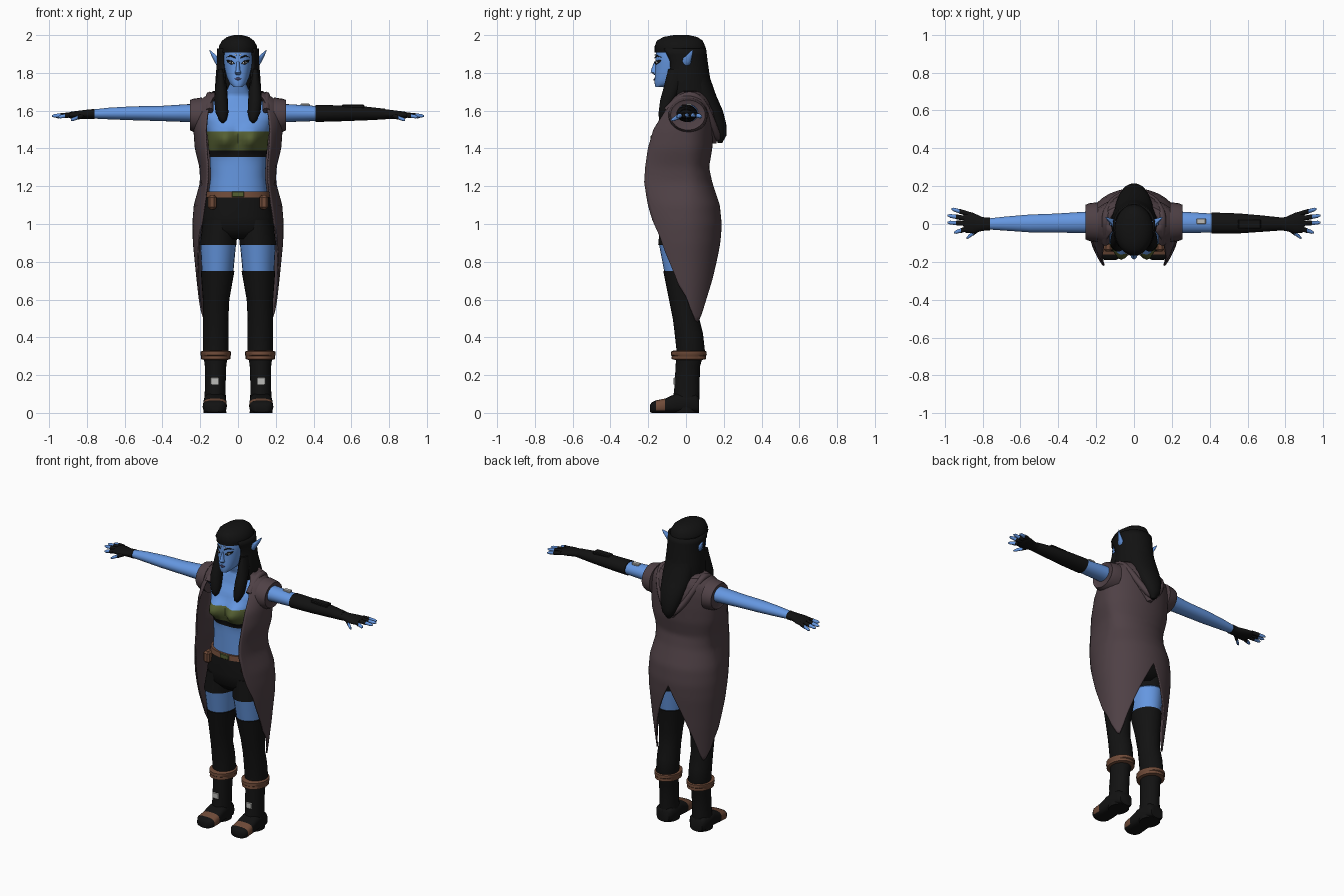
import bpy, bmesh, math
from mathutils import Vector

def mat(name, r, g, b):
    m = bpy.data.materials.new(name)
    m.diffuse_color = (r, g, b, 1)
    return m

SKIN = mat("blue skin", .13, .31, .75)
BLACK = mat("black cloth", .006, .006, .006)
COAT = mat("plum brown cloth", .078, .052, .06)
OLIVE = mat("olive cloth", .09, .115, .032)
BROWN = mat("brown leather", .16, .07, .04)
GREY = mat("pale grey metal", .5, .5, .48)
WHITE = mat("white", .85, .88, .9)
LIP = mat("dark lip", .05, .05, .12)

def finish(name, bm, mats, rule=None, mirror=False, thick=0, angle=50):
    bmesh.ops.recalc_face_normals(bm, faces=bm.faces)
    me = bpy.data.meshes.new(name)
    if rule:
        for f in bm.faces:
            f.material_index = rule(f.calc_center_median())
    bm.to_mesh(me)
    bm.free()
    for m in mats:
        me.materials.append(m)
    ob = bpy.data.objects.new(name, me)
    bpy.context.collection.objects.link(ob)
    bpy.ops.object.select_all(action='DESELECT')
    ob.select_set(True)
    bpy.context.view_layer.objects.active = ob
    bpy.ops.object.shade_smooth_by_angle(angle=math.radians(angle))
    if mirror:
        ob.modifiers.new("mirror", 'MIRROR').merge_threshold = .0005
    if thick:
        s = ob.modifiers.new("thickness", 'SOLIDIFY')
        s.thickness, s.offset = thick, 0
    return ob

def loft(name, rings, mats, axis='z', n=24, p=2.0, sub=1, bump=None, **kw):
    """Rings are (x, y, z, radius a, radius b), skinned along one axis."""
    full = []
    for a, b in zip(rings, rings[1:]):
        full += [tuple(s + (e - s) * k / sub for s, e in zip(a, b)) for k in range(sub)]
    full.append(rings[-1])
    bm, loops = bmesh.new(), []
    for x, y, z, ra, rb in full:
        loop = []
        for i in range(n):
            t = 2 * math.pi * i / n
            c, s = math.cos(t), math.sin(t)
            a = ra * math.copysign(abs(c) ** (2 / p), c)
            b = rb * math.copysign(abs(s) ** (2 / p), s)
            v = Vector({'z': (x + a, y + b, z), 'x': (x, y + a, z + b), 'y': (x + a, y, z + b)}[axis])
            if bump:
                bump(v, s)
            loop.append(bm.verts.new(v))
        loops.append(loop)
    for l, m in zip(loops, loops[1:]):
        for i in range(n):
            j = (i + 1) % n
            bm.faces.new((l[i], l[j], m[j], m[i]))
    bm.faces.new(loops[0])
    bm.faces.new(loops[-1])
    return finish(name, bm, mats, **kw)

def interp(table, k):
    """Linear lookup in rows sorted by their first value."""
    rows = sorted(table)
    k = min(max(k, rows[0][0]), rows[-1][0])
    for a, b in zip(rows, rows[1:]):
        if k <= b[0]:
            f = (k - a[0]) / (b[0] - a[0])
            return [s + (e - s) * f for s, e in zip(a[1:], b[1:])]

def wrap(name, table, top, hem, m, cols, rows, thick):
    """Open-fronted cloth: rows of (z, half width, front edge x, front edge y, back y)."""
    bm, grid = bmesh.new(), []
    for i in range(cols + 1):
        u = i / cols
        low, line = interp(hem, u)[0], []
        for r in range(rows + 1):
            z = top + (low - top) * r / rows
            X, xf, yf, yb = interp(table, z)
            af = math.asin(xf / X)
            a = af + (math.pi - af) * u
            depth = -yf / math.cos(af) if a < math.pi / 2 else yb
            line.append(bm.verts.new((X * math.sin(a), -depth * math.cos(a), z)))
        grid.append(line)
    for l, k in zip(grid, grid[1:]):
        for r in range(rows):
            bm.faces.new((l[r], k[r], k[r + 1], l[r + 1]))
    return finish(name, bm, [m], mirror=True, thick=thick)

def box(name, c, size, m, mirror=False):
    bm = bmesh.new()
    bmesh.ops.create_cube(bm, size=1)
    for v in bm.verts:
        v.co = Vector([c[i] + v.co[i] * size[i] for i in range(3)])
    bmesh.ops.bevel(bm, geom=bm.edges[:], offset=min(size) * .25, segments=1, affect='EDGES')
    return finish(name, bm, [m], mirror=mirror, angle=30)

# torso and neck, with the top painted as bands
def bust(v, s):
    if s < 0:
        v.y -= .08 * abs(s) ** .5 * math.exp(-((abs(v.x) - .075) / .055) ** 2 - ((v.z - 1.45) / .055) ** 2)

def chest_colour(c):
    return 2 if 1.355 < c.z < 1.39 else 1 if 1.39 < c.z < 1.49 else 0

loft("torso", [(0, 0, 1.1, .165, .13), (0, 0, 1.17, .155, .125), (0, -.01, 1.25, .145, .115),
     (0, -.01, 1.355, .15, .115), (0, -.01, 1.39, .155, .115), (0, -.01, 1.49, .165, .115),
     (0, 0, 1.56, .19, .105), (0, .01, 1.61, .185, .085), (0, .01, 1.65, .13, .07),
     (0, .005, 1.68, .07, .055), (0, -.02, 1.74, .045, .05), (0, -.05, 1.8, .045, .05)],
     [SKIN, OLIVE, BLACK], n=48, p=2.2, sub=4, bump=bust, rule=chest_colour)

# shorts, belt and pouches
loft("shorts", [(0, 0, .92, .16, .1), (0, 0, .97, .192, .145), (0, 0, 1.04, .188, .15), (0, 0, 1.15, .165, .135)],
     [BLACK], n=32, p=2.3)
loft("belt", [(0, 0, 1.14, .172, .143), (0, 0, 1.172, .166, .138)], [BROWN], n=32, p=2.3)
box("buckle", (0, -.142, 1.157), (.065, .012, .03), OLIVE)
box("pouch", (.137, -.115, 1.115), (.045, .06, .075), BROWN, True)

# legs with bare thigh band
loft("leg", [(.095, 0, 1.02, .09, .135), (.105, -.02, .89, .098, .127), (.105, -.02, .888, .094, .122),
     (.108, -.016, .752, .084, .1), (.108, -.016, .75, .089, .104), (.116, -.01, .6, .07, .08),
     (.118, 0, .5, .067, .07), (.118, .015, .42, .068, .075), (.118, .025, .33, .068, .075),
     (.119, .01, .25, .057, .065), (.12, .005, .14, .054, .066), (.122, 0, .06, .058, .07), (.122, 0, 0, .06, .07)],
     [BLACK, SKIN], rule=lambda c: int(.751 < c.z < .889), mirror=True)

# boots: rolled cuff, foot with toe strap, ankle tag
loft("boot_cuff", [(.118, .015, .28, .06, .07), (.118, .015, .285, .078, .092), (.118, .015, .302, .077, .09),
     (.118, .015, .306, .081, .095), (.118, .015, .325, .08, .094), (.118, .015, .33, .065, .08)],
     [BROWN], mirror=True)
loft("foot", [(.122, .07, .04, .045, .04), (.122, .05, .05, .06, .05), (.122, -.05, .052, .06, .052),
     (.122, -.11, .038, .063, .038), (.124, -.16, .033, .063, .033), (.125, -.18, .028, .05, .028),
     (.125, -.19, .024, .03, .02)],
     [BLACK, BROWN], axis='y', p=3, rule=lambda c: int(-.16 < c.y < -.11 and c.z > .012), mirror=True)
box("ankle_tag", (.123, -.06, .168), (.044, .01, .038), GREY, True)

# arms: bare on one side, long dark sleeve on the other
ARM = [(.17, .01, 1.585, .06, .05), (.27, .008, 1.587, .056, .047), (.41, .005, 1.585, .05, .04),
       (.55, .003, 1.586, .047, .037), (.68, .002, 1.585, .037, .031), (.78, 0, 1.582, .028, .023)]
loft("bare_arm", [(-a[0],) + a[1:] for a in ARM], [SKIN], axis='x', sub=2)
loft("upper_arm", ARM[:3], [SKIN], axis='x', sub=2)
loft("long_sleeve", [(x, y, z, a + .006, b + .005) for x, y, z, a, b in ARM[2:]], [BLACK], axis='x', sub=2)
box("forearm_plate", (.61, 0, 1.622), (.12, .05, .02), BLACK)
box("arm_badge", (.355, .015, 1.63), (.05, .03, .015), GREY)

# gloves and bare fingertips
loft("glove", [(.76, 0, 1.582, .034, .027), (.8, 0, 1.581, .036, .024), (.85, .005, 1.578, .054, .021),
     (.885, .01, 1.576, .058, .018), (.9, .012, 1.576, .05, .012)], [BLACK], axis='x', mirror=True)
FINGERS = [((.88, .055), (.965, .08), 1.567), ((.89, .03), (.985, .045), 1.572),
           ((.89, .003), (.985, .008), 1.572), ((.88, -.025), (.95, -.045), 1.567), ((.81, -.02), (.885, -.075), 1.55)]
for i, (a, b, z) in enumerate(FINGERS):
    r = []
    for t, w in ((0, .013), (.5, .013), (.52, .011), (.85, .01), (1, .004)):
        r.append((a[0] + (b[0] - a[0]) * t, a[1] + (b[1] - a[1]) * t, 1.578 + (z - 1.578) * t, w, w))
    cut = a[0] + (b[0] - a[0]) * .51
    loft("thumb" if i == 4 else "finger_%d" % (i + 1), r, [BLACK, SKIN], axis='x', n=10,
         rule=lambda c, cut=cut: int(c.x > cut), mirror=True)

# long sleeveless coat with pointed side panels and back slit
wrap("coat", [(1.70, .13, .10, -.02, .10), (1.67, .175, .13, -.06, .12), (1.64, .222, .145, -.085, .13),
     (1.58, .232, .16, -.12, .14), (1.5, .232, .168, -.17, .14), (1.4, .225, .165, -.20, .135),
     (1.3, .20, .158, -.215, .118), (1.22, .197, .16, -.22, .135), (1.1, .23, .175, -.20, .175),
     (1.0, .238, .19, -.17, .185), (.9, .235, .2, -.14, .18), (.7, .215, .19, -.11, .16),
     (.48, .19, .175, -.1, .13)], 1.70,
     [(0, 1.02), (.05, .85), (.15, .68), (.3, .55), (.4, .49), (.46, .48), (.54, .53), (.7, .68), (.85, .83), (1, .98)],
     COAT, 40, 44, .008)
# armhole trims
loft("armhole", [(.19, .01, 1.575, .105, .095), (.235, .01, 1.575, .1, .088), (.255, .01, 1.577, .092, .08),
     (.25, .01, 1.577, .08, .068)], [COAT], axis='x', mirror=True)
# folded hood lying on the back
loft("hood", [(0, .14, 1.425, .015, .02), (0, .13, 1.5, .08, .05), (0, .09, 1.6, .14, .065),
     (0, .05, 1.665, .165, .07), (0, .045, 1.685, .15, .06)], [COAT], sub=2)
FOLD = [(.15, -.1, 1.6), (.15, -.03, 1.675), (.15, .05, 1.685), (.125, .11, 1.61), (.07, .15, 1.51), (0, .175, 1.44)]
cu = bpy.data.curves.new("hood_fold", 'CURVE')
cu.dimensions, cu.bevel_depth, cu.bevel_resolution, cu.use_fill_caps = '3D', .02, 2, True
cu.materials.append(COAT)
sp = cu.splines.new('NURBS')
path = FOLD + [(-x, y, z) for x, y, z in FOLD[-2::-1]]
sp.points.add(len(path) - 1)
for q, c in zip(sp.points, path):
    q.co = (*c, 1)
sp.use_endpoint_u, sp.order_u = True, 3
bpy.context.collection.objects.link(bpy.data.objects.new("hood_fold", cu))

# head
HEAD = [(1.725, .022, -.14, .022), (1.745, .045, -.1, .066), (1.78, .06, -.075, .09), (1.83, .072, -.055, .107),
        (1.88, .078, -.05, .112), (1.93, .075, -.045, .112), (1.97, .05, -.04, .08)]
loft("head", [(0, yc, z, rx, ry) for z, rx, yc, ry in HEAD], [SKIN], n=40, p=2.3, sub=2)
loft("nose", [(0, -.16, 1.79, .012, .008), (0, -.165, 1.803, .017, .022), (0, -.163, 1.815, .011, .022),
     (0, -.158, 1.86, .007, .01)], [SKIN], n=12)

def face_plate(name, pts, m, lift=.004, mirror=True):
    """Thin patch that follows the face."""
    bm, vs = bmesh.new(), []
    for x, z in pts:
        rx, yc, ry = interp(HEAD, z)
        vs.append(bm.verts.new((x, yc - ry * (1 - (abs(x) / rx) ** 2.3) ** (1 / 2.3) - lift, z)))
    bm.faces.new(vs)
    finish(name, bm, [m], mirror=mirror, thick=.003)

# painted face details
face_plate("eye_liner", [(.017, 1.849), (.035, 1.844), (.056, 1.858), (.06, 1.868), (.035, 1.866)], BLACK)
face_plate("eye", [(.023, 1.851), (.036, 1.848), (.05, 1.857), (.035, 1.861)], WHITE, .007)
face_plate("pupil", [(.032, 1.849), (.04, 1.85), (.04, 1.86), (.032, 1.86)], BLACK, .01)
face_plate("brow", [(.014, 1.877), (.04, 1.887), (.062, 1.882), (.04, 1.895), (.014, 1.884)], BLACK)
face_plate("brow_mark", [(.008, 1.893), (.024, 1.898), (.008, 1.899)], WHITE)
face_plate("lips", [(-.02, 1.768), (0, 1.76), (.02, 1.768), (.006, 1.776), (-.006, 1.776)], LIP, .004, False)

# pointed ears
loft("ear", [(.085, -.005, 1.84, .03, .018), (.105, 0, 1.855, .026, .03), (.125, .015, 1.88, .016, .022),
     (.142, .028, 1.905, .008, .012), (.15, .034, 1.918, .002, .003)], [SKIN], axis='x', n=10, mirror=True)

# hair: crown, open-fronted curtain, front locks, back fall
loft("hair_crown", [(0, -.03, 1.908, .1, .136), (0, -.032, 1.94, .102, .134), (0, -.033, 1.97, .085, .122),
     (0, -.03, 1.99, .058, .09), (0, -.025, 2.0, .022, .04)], [BLACK], n=32, sub=2)
wrap("hair_curtain", [(1.93, .104, .078, -.115, .10), (1.85, .106, .077, -.075, .11), (1.75, .115, .066, -.095, .125),
     (1.66, .115, .06, -.1, .15)], 1.93, [(0, 1.66), (1, 1.66)], BLACK, 18, 8, .012)
loft("front_lock", [(.09, -.045, 1.82, .016, .05), (.09, -.075, 1.72, .032, .045), (.09, -.095, 1.66, .036, .042),
     (.085, -.112, 1.59, .034, .034), (.08, -.122, 1.55, .02, .022), (.08, -.122, 1.535, .006, .008)],
     [BLACK], n=14, sub=2, mirror=True)
loft("back_hair", [(0, .03, 1.9, .095, .072), (0, .045, 1.78, .1, .08), (0, .085, 1.68, .1, .075),
     (0, .13, 1.6, .085, .065), (0, .163, 1.53, .065, .05), (0, .183, 1.47, .042, .032),
     (0, .18, 1.43, .012, .012)], [BLACK], sub=2)
